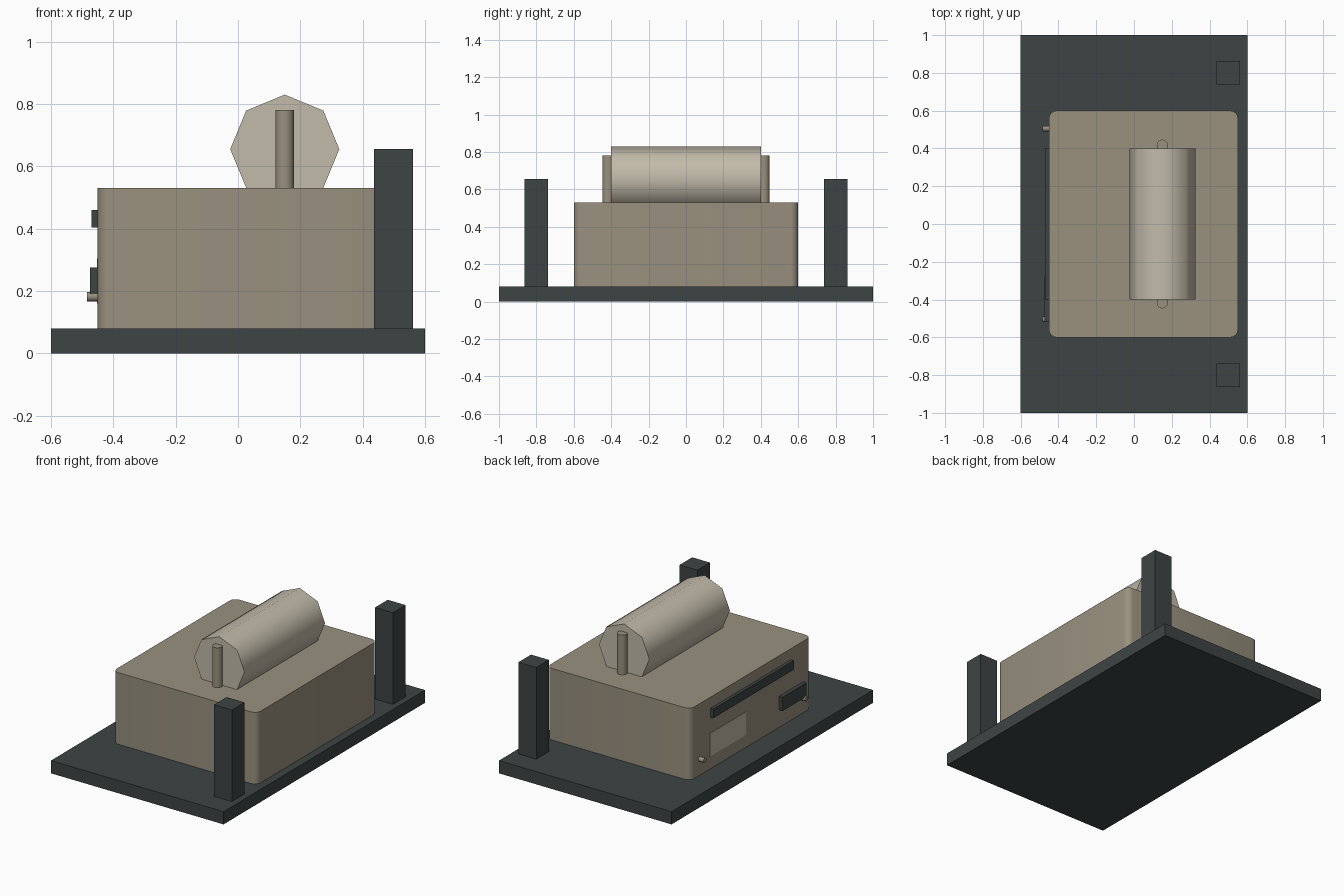
import bpy, bmesh, math
from mathutils import Matrix

if "Cube" in bpy.data.objects:
    bpy.data.objects.remove(bpy.data.objects["Cube"])


def material(name, rgb):
    m = bpy.data.materials.new(name)
    m.diffuse_color = (*rgb, 1)
    m.use_nodes = True
    m.node_tree.nodes["Principled BSDF"].inputs["Base Color"].default_value = m.diffuse_color
    return m


DARK = material("dark slate", (0.048, 0.058, 0.058))
TAUPE = material("taupe", (0.32, 0.283, 0.213))
CREAM = material("pale cream", (0.54, 0.495, 0.40))


def finish(bm, name, mat, smooth=None):
    bmesh.ops.recalc_face_normals(bm, faces=bm.faces)
    mesh = bpy.data.meshes.new(name)
    bm.to_mesh(mesh)
    bm.free()
    mesh.materials.append(mat)
    ob = bpy.data.objects.new(name, mesh)
    bpy.context.collection.objects.link(ob)
    if smooth:
        bpy.ops.object.select_all(action='DESELECT')
        ob.select_set(True)
        bpy.context.view_layer.objects.active = ob
        bpy.ops.object.shade_smooth_by_angle(angle=math.radians(smooth))
    return ob


def box(name, lo, hi, mat, round_z=0):
    """Box between two corners, optionally with rounded vertical edges."""
    bm = bmesh.new()
    bmesh.ops.create_cube(bm, size=1)
    for v in bm.verts:
        v.co = [(a + b) / 2 + c * (b - a) for a, b, c in zip(lo, hi, v.co)]
    if round_z:
        edges = [e for e in bm.edges
                 if abs(e.verts[0].co.z - e.verts[1].co.z) > 0.01]
        bmesh.ops.bevel(bm, geom=edges, offset=round_z, segments=4,
                        profile=0.5, affect='EDGES')
    return finish(bm, name, mat, 40 if round_z else None)


def cylinder(name, centre, radius, length, axis, sides, mat):
    bm = bmesh.new()
    bmesh.ops.create_cone(bm, cap_ends=True, segments=sides, radius1=radius,
                          radius2=radius, depth=length)
    turn = {'X': Matrix.Rotation(math.pi / 2, 4, 'Y'),
            'Y': Matrix.Rotation(math.pi / 2, 4, 'X'),
            'Z': Matrix.Identity(4)}[axis]
    bmesh.ops.transform(bm, matrix=Matrix.Translation(centre) @ turn, verts=bm.verts)
    return finish(bm, name, mat, 50)


# Base slab and main housing
box("base", (-0.6, -1, 0), (0.6, 1, 0.08), DARK)
box("housing", (-0.45, -0.6, 0.08), (0.55, 0.6, 0.53), TAUPE, round_z=0.04)

# Eight-sided roller half sunk in the housing top
cylinder("roller", (0.15, 0, 0.655), 0.175, 0.8, 'Y', 8, CREAM)

# Parts repeated on both ends
for side, s in (("front", -1), ("back", 1)):
    cylinder(side + "_roller_pin", (0.15, s * 0.417, 0.64), 0.03, 0.28, 'Z', 16, TAUPE)
    y = s * 0.8
    box(side + "_post", (0.437, y - 0.0625, 0.07), (0.561, y + 0.0625, 0.656), DARK)
    cylinder(side + "_knob", (-0.467, s * 0.505, 0.182), 0.015, 0.036, 'X', 12, TAUPE)

# Left face: long slot, small block and pale label
box("long_slot", (-0.47, -0.4, 0.403), (-0.44, 0.4, 0.46), DARK)
box("small_block", (-0.475, -0.52, 0.19), (-0.44, -0.28, 0.276), DARK)
box("label_plate", (-0.453, 0.05, 0.16), (-0.446, 0.41, 0.305), CREAM)
